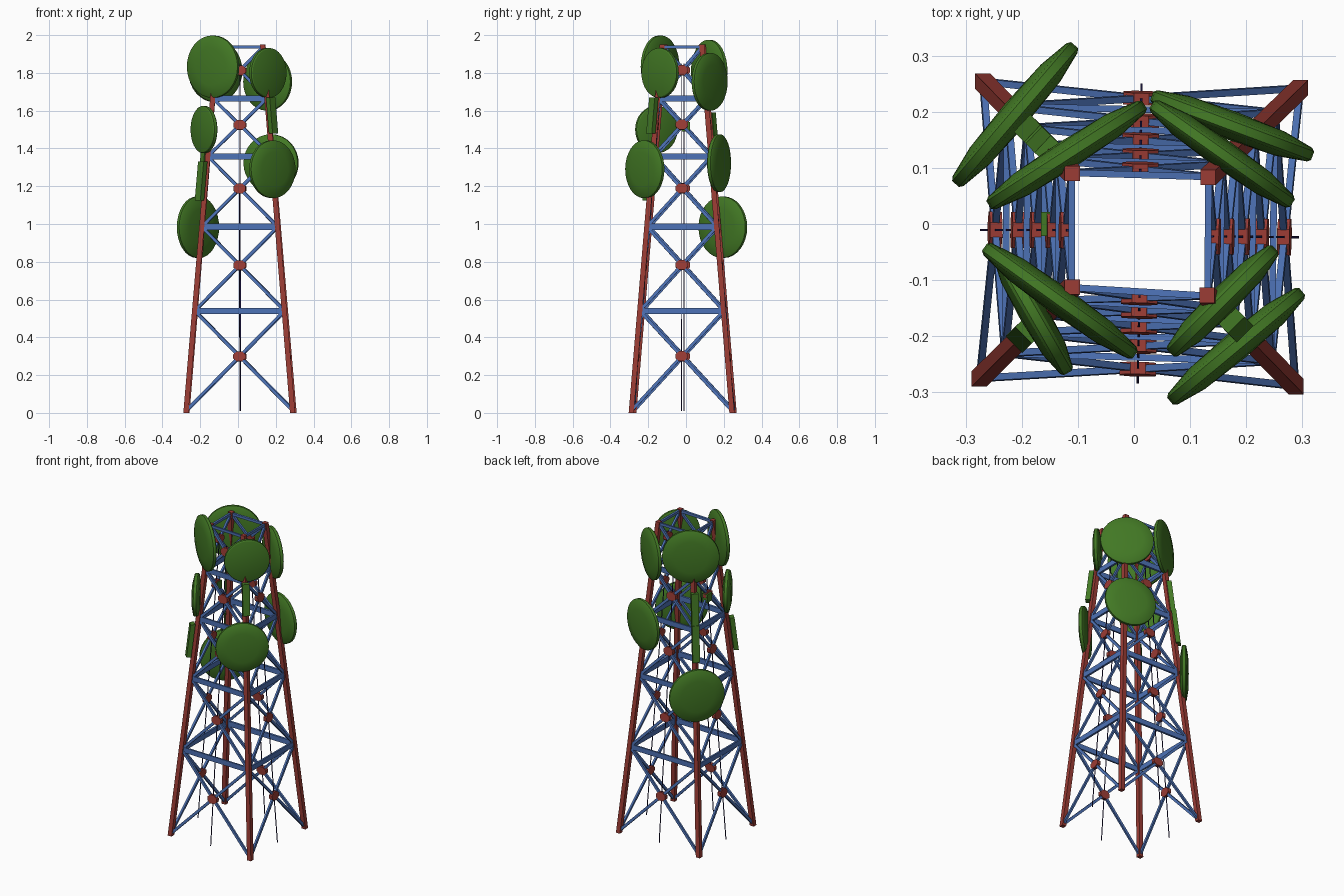
import bpy, bmesh, math
from mathutils import Vector, Matrix

cube = bpy.data.objects.get("Cube")
if cube:
    bpy.data.objects.remove(cube, do_unlink=True)


def material(name, rgb):
    m = bpy.data.materials.new(name)
    m.use_nodes = True
    m.diffuse_color = (*rgb, 1)
    m.node_tree.nodes["Principled BSDF"].inputs["Base Color"].default_value = (*rgb, 1)
    return m


RED = material("red_steel", (0.33, 0.045, 0.035))
BLUE = material("blue_steel", (0.075, 0.17, 0.47))
GREEN = material("green_paint", (0.055, 0.19, 0.018))
NAVY = material("navy_cable", (0.015, 0.01, 0.08))

Z = Vector((0, 0, 1))
TOP = 1.95


def finish(name, bm, mat):
    bmesh.ops.recalc_face_normals(bm, faces=bm.faces)
    mesh = bpy.data.meshes.new(name)
    bm.to_mesh(mesh)
    bm.free()
    mesh.materials.append(mat)
    ob = bpy.data.objects.new(name, mesh)
    bpy.context.collection.objects.link(ob)
    return ob


def add_beam(bm, p, q, u, v):
    """Four-sided bar from p to q with half section vectors u and v."""
    ends = [[bm.verts.new(c + u * a + v * b) for a, b in ((-1, -1), (1, -1), (1, 1), (-1, 1))]
            for c in (p, q)]
    bm.faces.new(ends[0])
    bm.faces.new(ends[1])
    for i in range(4):
        j = (i + 1) % 4
        bm.faces.new((ends[0][i], ends[0][j], ends[1][j], ends[1][i]))


# Leg centre lines: foot and head of each corner, in order around the tower
FEET = {"front_left": (-0.276, -0.276), "front_right": (0.289, -0.29),
        "back_right": (0.297, 0.243), "back_left": (-0.27, 0.255)}
HEADS = {"front_left": (-0.11, -0.112), "front_right": (0.13, -0.127),
         "back_right": (0.132, 0.083), "back_left": (-0.11, 0.09)}
CORNERS = list(FEET)


def leg_point(corner, z):
    return Vector((*FEET[corner], 0)).lerp(Vector((*HEADS[corner], TOP)), z / TOP)


# Legs with axis-aligned square section
for c in CORNERS:
    bm = bmesh.new()
    add_beam(bm, leg_point(c, 0), leg_point(c, TOP), Vector((0.0135, 0, 0)), Vector((0, 0.0135, 0)))
    finish(c + "_leg", bm, RED)

# Each side: horizontal girts, crossed braces, joint plates and a hanging cable
LEVELS = [0.012, 0.54, 0.985, 1.358, 1.665, 1.937]
SIDES = ["front", "right", "back", "left"]
for i, side in enumerate(SIDES):
    a, b = CORNERS[i], CORNERS[(i + 1) % 4]
    along = (leg_point(b, 0) - leg_point(a, 0)).normalized()
    up = (leg_point(a, TOP) + leg_point(b, TOP) - leg_point(a, 0) - leg_point(b, 0)).normalized()
    out = along.cross(up).normalized()

    girts, braces, plates = bmesh.new(), bmesh.new(), bmesh.new()
    for k, z in enumerate(LEVELS[1:]):
        half = 0.008 if z > 1.9 else 0.016
        add_beam(girts, leg_point(a, z), leg_point(b, z), Z * half, out * 0.006)
        low = LEVELS[k]
        p0, p1, q0, q1 = leg_point(a, low), leg_point(b, low), leg_point(a, z), leg_point(b, z)
        for s, e in ((p0, q1), (p1, q0)):
            add_beam(braces, s, e, out.cross(e - s).normalized() * 0.008, out * 0.006)
        # Plate where the two braces cross
        w0, w1 = (p1 - p0).length, (q1 - q0).length
        centre = p0.lerp(q1, w0 / (w0 + w1))
        frame = Matrix((along, up, out)).transposed().to_4x4()
        bmesh.ops.create_cone(plates, cap_ends=True, segments=8, radius1=1, radius2=1, depth=1,
                              matrix=Matrix.Translation(centre) @ frame
                              @ Matrix.Diagonal((0.035, 0.028, 0.022, 1))
                              @ Matrix.Rotation(math.pi / 8, 4, "Z"))
    finish(side + "_girts", girts, BLUE)
    finish(side + "_cross_braces", braces, BLUE)
    finish(side + "_joint_plates", plates, RED)

    cable = bmesh.new()
    ends = [(leg_point(a, z) + leg_point(b, z)) / 2 for z in (0.01, 1.85)]
    add_beam(cable, *ends, along * 0.002, out * 0.002)
    finish(side + "_cable", cable, NAVY)


# Dish antennas: shallow lens-shaped drums with a thin rim
PROFILE = [(0, 0.026), (0.6, 0.023), (0.96, 0.013), (1, 0.008),
           (1, -0.008), (0.96, -0.013), (0.6, -0.023), (0, -0.026)]


def dish(name, centre, radius, facing):
    bm = bmesh.new()
    pts = [bm.verts.new((r * radius, 0, h)) for r, h in PROFILE]
    edges = [bm.edges.new(pair) for pair in zip(pts, pts[1:])]
    bmesh.ops.spin(bm, geom=pts + edges, cent=(0, 0, 0), axis=(0, 0, 1),
                   angle=math.tau, steps=32, use_merge=True)
    bmesh.ops.remove_doubles(bm, verts=bm.verts, dist=0.0001)
    turn = Vector((*facing, 0)).to_track_quat("Z", "Y").to_matrix().to_4x4()
    bm.transform(Matrix.Translation(centre) @ turn)
    ob = finish(name, bm, GREEN)
    bpy.ops.object.select_all(action="DESELECT")
    ob.select_set(True)
    bpy.context.view_layer.objects.active = ob
    bpy.ops.object.shade_smooth_by_angle(angle=math.radians(30))


dish("front_left_upper_dish", (-0.132, -0.137, 1.833), 0.165, (-0.58, -0.81))
dish("front_left_middle_dish", (-0.18, -0.157, 1.5), 0.125, (-0.87, -0.5))
dish("front_right_upper_dish", (0.158, -0.137, 1.8), 0.132, (0.7, -0.7))
dish("front_right_middle_dish", (0.182, -0.218, 1.29), 0.153, (0.64, -0.77))
dish("back_left_upper_dish", (-0.12, 0.123, 1.81), 0.165, (-0.54, 0.84))
dish("back_left_lower_dish", (-0.212, 0.195, 0.983), 0.163, (-0.76, 0.65))
dish("back_right_upper_dish", (0.157, 0.125, 1.753), 0.153, (0.58, 0.82))
dish("back_right_middle_dish", (0.175, 0.175, 1.322), 0.153, (0.35, 0.94))


# Panel antennas strapped along the outside of the legs
def panel(name, corner, low, high, offset):
    direction = Vector((*FEET[corner], 0)).normalized()
    side = Z.cross(direction)
    bm = bmesh.new()
    add_beam(bm, leg_point(corner, low) + direction * offset,
             leg_point(corner, high) + direction * offset, direction * 0.014, side * 0.021)
    finish(name, bm, GREEN)


panel("front_right_panel", "front_right", 1.48, 1.67, 0.028)
panel("front_left_panel", "front_left", 1.125, 1.33, 0.034)
panel("back_left_upper_panel", "back_left", 1.39, 1.59, 0.018)
panel("back_left_lower_panel", "back_left", 1.18, 1.4, 0.022)

# Small equipment box on the left side
bm = bmesh.new()
add_beam(bm, Vector((-0.147, 0, 1.49)), Vector((-0.147, 0, 1.54)),
         Vector((0.019, 0, 0)), Vector((0, 0.021, 0)))
finish("left_equipment_box", bm, GREEN)
